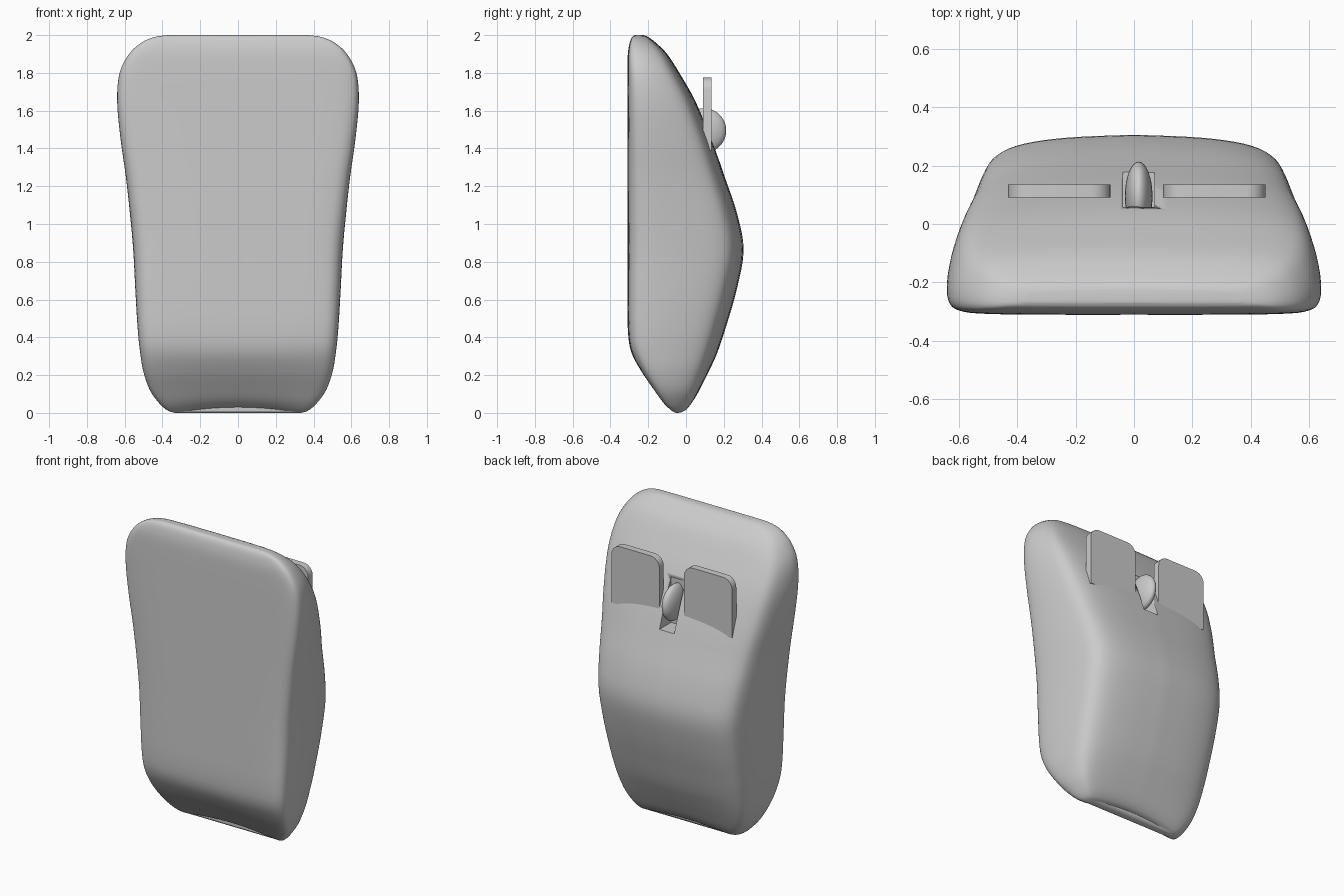
import bpy, bmesh, math

if "Cube" in bpy.data.objects:
    bpy.data.objects.remove(bpy.data.objects["Cube"])

grey = bpy.data.materials.new("plain grey")
grey.use_nodes = True
grey.diffuse_color = (0.6, 0.6, 0.6, 1)
grey.node_tree.nodes["Principled BSDF"].inputs["Base Color"].default_value = (0.6, 0.6, 0.6, 1)


def make(name, bm, angle=35):
    bmesh.ops.recalc_face_normals(bm, faces=bm.faces)
    mesh = bpy.data.meshes.new(name)
    bm.to_mesh(mesh)
    bm.free()
    mesh.materials.append(grey)
    ob = bpy.data.objects.new(name, mesh)
    bpy.context.collection.objects.link(ob)
    bpy.ops.object.select_all(action='DESELECT')
    ob.select_set(True)
    bpy.context.view_layer.objects.active = ob
    bpy.ops.object.shade_smooth_by_angle(angle=math.radians(angle))
    return ob


def spline(points, steps):
    """Smooth open curve through the points."""
    out = []
    for i in range(len(points) - 1):
        a, b = points[max(i - 1, 0)], points[i]
        c, d = points[i + 1], points[min(i + 2, len(points) - 1)]
        for s in range(steps):
            t = s / steps
            out.append(tuple(
                q + 0.5 * t * (r - p + t * (2 * p - 5 * q + 4 * r - s3 + t * (3 * (q - r) + s3 - p)))
                for p, q, r, s3 in zip(a, b, c, d)))
    out.append(points[-1])
    return out


# Body stations: height, half width, front y, back y
stations = [
    (0, .33, -.06, -.01), (.012, .37, -.085, .015), (.05, .415, -.125, .045),
    (.12, .465, -.175, .08), (.22, .5, -.24, .125), (.33, .518, -.292, .17),
    (.45, .53, -.308, .21), (.65, .542, -.31, .268), (.86, .553, -.31, .305),
    (1.05, .57, -.31, .272), (1.25, .592, -.31, .205), (1.45, .62, -.31, .135),
    (1.65, .638, -.31, .05), (1.8, .625, -.31, -.035), (1.9, .575, -.308, -.1),
    (1.96, .51, -.298, -.16), (1.99, .44, -.285, -.2), (2, .37, -.27, -.225)]

# Half section: share of half width, share of depth from front to back
section = [(0, 0), (.45, 0), (.8, .01), (.94, .045), (.995, .14), (1, .35),
           (.97, .6), (.92, .79), (.84, .89), (.68, .95), (.4, .985), (0, 1)]
half = spline(section, 4)
loop = half + [(-u, v) for u, v in half[-2:0:-1]]

bm = bmesh.new()
rings = []
for z, w, front, back in spline(stations, 4):
    ring = []
    for u, v in loop:
        lift = .03 * max(0, 1 - z / .3) * (1 - u * u)      # arched lower edge
        ring.append(bm.verts.new((u * w, front + v * (back - front), z + lift)))
    rings.append(ring)
n = len(loop)
for low, high in zip(rings, rings[1:]):
    for i in range(n):
        j = (i + 1) % n
        bm.faces.new((low[i], low[j], high[j], high[i]))
# Close the ends with strips from front to back
for ring in (rings[0], rings[-1]):
    for i in range(n // 2):
        quad = [ring[i], ring[i + 1], ring[(n - i - 1) % n], ring[(n - i) % n]]
        bm.faces.new(list(dict.fromkeys(quad)))
body = make("body", bm, 50)


def box(x0, x1, y0, y1, z0, z1):
    bm = bmesh.new()
    bmesh.ops.create_cube(bm, size=1)
    for v in bm.verts:
        v.co = ((x0 + x1) / 2 + v.co.x * (x1 - x0),
                (y0 + y1) / 2 + v.co.y * (y1 - y0),
                (z0 + z1) / 2 + v.co.z * (z1 - z0))
    return bm


# Wheel slot cut into the back
cutter = make("slot_cutter", box(-.038, .07, .055, .4, 1.33, 1.63))
cutter.hide_render = True
cut = body.modifiers.new("slot", 'BOOLEAN')
cut.object = cutter
cut.solver = 'EXACT'
bpy.context.view_layer.objects.active = body
bpy.ops.object.modifier_apply(modifier="slot")
bpy.data.objects.remove(cutter)

# Two upright button plates with rounded upper corners
for name, x0, x1 in (("right_button", -.43, -.08), ("left_button", .1, .45)):
    bm = box(x0, x1, .09, .135, 1.39, 1.775)
    corners = [e for e in bm.edges
               if all(v.co.z > 1.7 for v in e.verts) and abs(e.verts[0].co.x - e.verts[1].co.x) < .01]
    bmesh.ops.bevel(bm, geom=corners, offset=.065, segments=6, profile=.5, affect='EDGES')
    make(name, bm)

# Scroll wheel
bm = bmesh.new()
bmesh.ops.create_uvsphere(bm, u_segments=32, v_segments=20, radius=.118)
for v in bm.verts:
    x, y, z = v.co
    v.co = (.016 + x * .4, .095 + y, 1.495 + z)
make("scroll_wheel", bm, 60)
